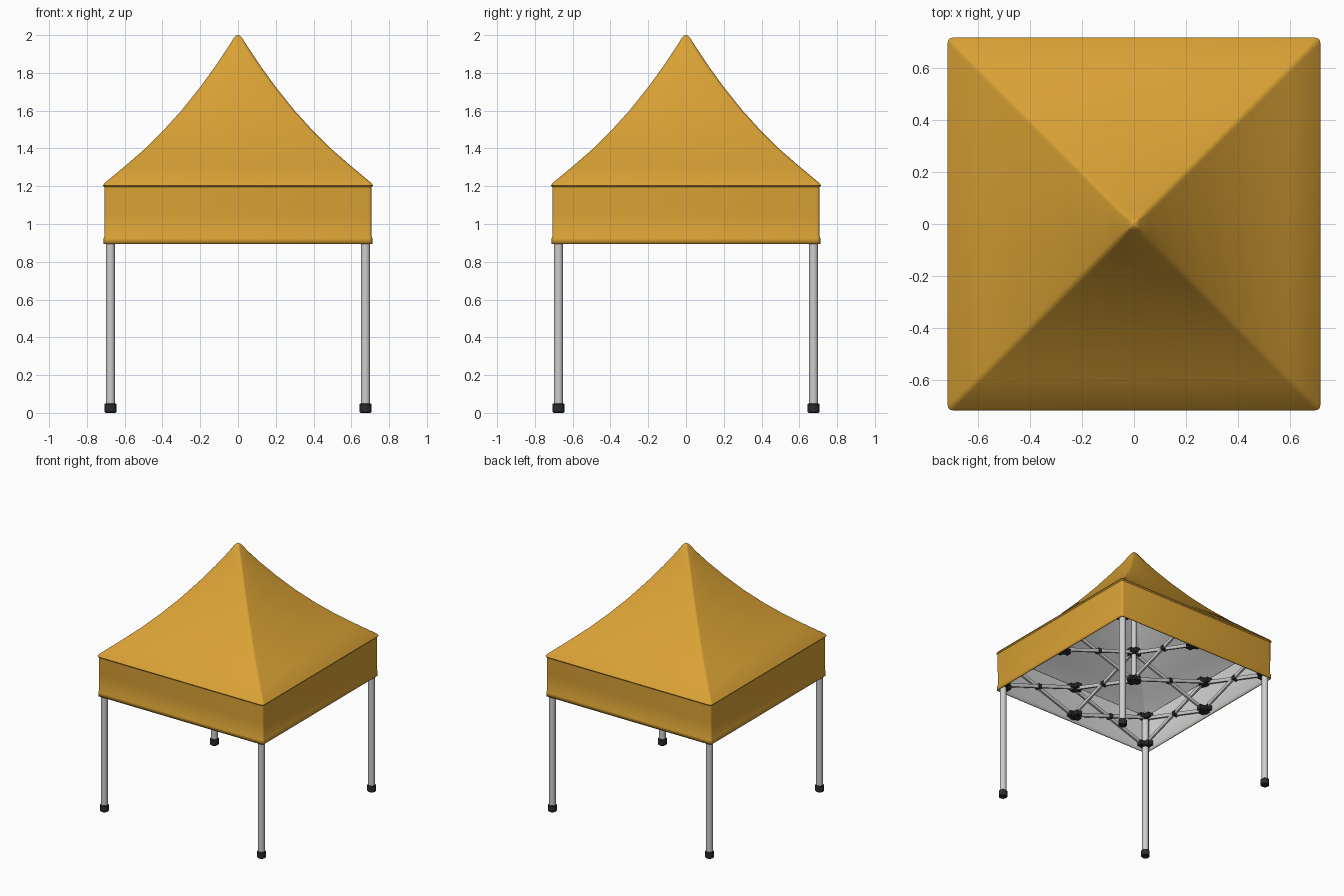
import bpy, bmesh, math
from mathutils import Vector, Matrix

if "Cube" in bpy.data.objects:
    bpy.data.objects.remove(bpy.data.objects["Cube"])


def material(name, rgb):
    m = bpy.data.materials.new(name)
    m.diffuse_color = (*rgb, 1)
    m.use_nodes = True
    m.node_tree.nodes["Principled BSDF"].inputs["Base Color"].default_value = m.diffuse_color
    return m


ORANGE = material("orange fabric", (0.70, 0.36, 0.035))
LINING = material("light grey lining", (0.66, 0.66, 0.66))
METAL = material("grey metal", (0.62, 0.62, 0.62))
BLACK = material("black plastic", (0.025, 0.025, 0.025))


def make(name, bm, *mats):
    me = bpy.data.meshes.new(name)
    bmesh.ops.recalc_face_normals(bm, faces=bm.faces[:])
    bm.to_mesh(me)
    bm.free()
    ob = bpy.data.objects.new(name, me)
    bpy.context.collection.objects.link(ob)
    for m in mats:
        me.materials.append(m)
    bpy.ops.object.select_all(action='DESELECT')
    ob.select_set(True)
    bpy.context.view_layer.objects.active = ob
    bpy.ops.object.shade_smooth_by_angle(angle=math.radians(35))
    return ob


def tube(bm, x, y, z0, z1, r, seg=20):
    bmesh.ops.create_cone(bm, cap_ends=True, segments=seg, radius1=r, radius2=r, depth=z1 - z0,
                          matrix=Matrix.Translation((x, y, (z0 + z1) / 2)))


def box(bm, c, size, rot=None):
    m = Matrix.Translation(c) @ (rot or Matrix()) @ Matrix.Diagonal((*size, 1))
    bmesh.ops.create_cube(bm, size=1, matrix=m)


def bar(bm, a, b, side):
    # rectangular bar from a to b, shifted sideways
    d = (b - a).normalized()
    s = d.cross(Vector((0, 0, 1))).normalized()
    rot = Matrix((d, s, d.cross(s))).transposed().to_4x4()
    box(bm, (a + b) / 2 + s * side, ((b - a).length, 0.015, 0.026), rot)


# Canopy: square rings (half width, height) from hem to peak
rings = [(0.711, 0.895), (0.711, 0.925), (0.707, 0.935), (0.708, 1.06), (0.708, 1.195),
         (0.715, 1.203), (0.708, 1.215), (0.60, 1.305), (0.50, 1.392), (0.40, 1.49),
         (0.30, 1.60), (0.20, 1.725), (0.12, 1.835), (0.06, 1.925), (0.022, 1.985), (0.010, 1.998)]
bm = bmesh.new()
loops = []
for h, z in rings:
    r = min(0.018, h * 0.3)
    loop = []
    for k in range(4):
        mid = math.radians(45 + 90 * k)
        sx, sy = math.copysign(1, math.cos(mid)), math.copysign(1, math.sin(mid))
        for da in (-45, -15, 15, 45):
            a = mid + math.radians(da)
            loop.append(bm.verts.new((sx * (h - r) + r * math.cos(a), sy * (h - r) + r * math.sin(a), z)))
    loops.append(loop)
for lo, hi in zip(loops, loops[1:]):
    for i in range(16):
        j = (i + 1) % 16
        bm.faces.new((lo[i], lo[j], hi[j], hi[i]))
tip = bm.verts.new((0, 0, 2.0))
for i in range(16):
    bm.faces.new((loops[-1][i], loops[-1][(i + 1) % 16], tip))
canopy = make("canopy", bm, ORANGE, LINING)
sol = canopy.modifiers.new("thickness", 'SOLIDIFY')
sol.thickness = 0.007
sol.offset = -1
sol.material_offset = 1
sol.material_offset_rim = 0

# Legs and feet
P, LOW, HIGH = 0.675, 0.935, 1.165
corners = [(P, P), (-P, P), (-P, -P), (P, -P)]
for n, (x, y) in enumerate(corners):
    bm = bmesh.new()
    tube(bm, x, y, 0.02, 1.2, 0.024)
    make(f"leg_{n + 1}", bm, METAL)
    bm = bmesh.new()
    tube(bm, x, y, 0, 0.05, 0.031)
    bmesh.ops.bevel(bm, geom=[e for e in bm.edges if abs(e.verts[0].co.z - e.verts[1].co.z) < 1e-5],
                    offset=0.004, segments=1, affect='EDGES')
    make(f"foot_{n + 1}", bm, BLACK)

# Centre pole carrying the peak
bm = bmesh.new()
tube(bm, 0, 0, 0.92, 1.94, 0.018)
make("centre_pole", bm, METAL)

# Scissor trusses: two per side, plus one from each side middle to the centre
bars, joints = bmesh.new(), bmesh.new()
spans = []
for n in range(4):
    a, b = Vector((*corners[n], 0)), Vector((*corners[(n + 1) % 4], 0))
    mid = (a + b) / 2
    spans += [(a, mid), (b, mid), (mid, Vector((0, 0, 0)))]
low, high = Vector((0, 0, LOW)), Vector((0, 0, HIGH))
for a, b in spans:
    d = (b - a).normalized()
    bar(bars, a + low, b + high, 0.009)
    bar(bars, a + high, b + low, -0.009)
    # pivot in the middle of the cross and end brackets
    rot = Matrix.Rotation(math.atan2(d.y, d.x), 4, 'Z')
    box(joints, (a + b) / 2 + (low + high) / 2, (0.03, 0.042, 0.032), rot)
    for z in (low, high):
        box(joints, a + d * 0.035 + z, (0.05, 0.042, 0.036), rot)
        box(joints, b - d * 0.03 + z, (0.04, 0.042, 0.036), rot)
# sleeves round legs, side middles and centre
for x, y in corners + [(P, 0), (-P, 0), (0, P), (0, -P), (0, 0)]:
    for z in (LOW, HIGH):
        tube(joints, x, y, z - 0.022, z + 0.022, 0.031, 16)
make("scissor_bars", bars, METAL)
make("truss_joints", joints, BLACK)
